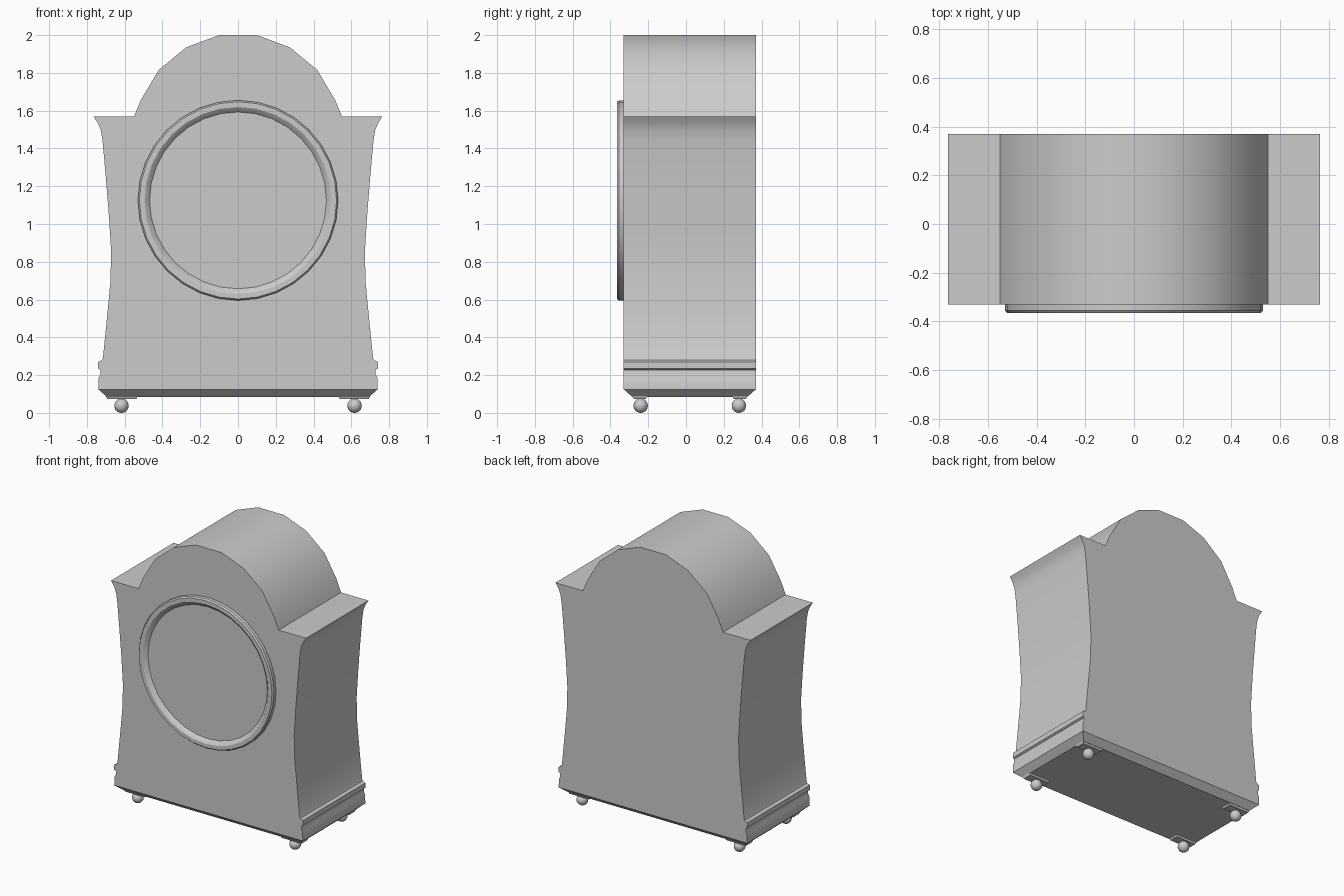
import bpy, bmesh
from math import sin, cos, pi, radians

if "Cube" in bpy.data.objects:
    bpy.data.objects.remove(bpy.data.objects["Cube"])

YF, YB = -0.33, 0.37  # front and back planes of the case


def make(name, bm, smooth=True):
    bmesh.ops.recalc_face_normals(bm, faces=bm.faces)
    mesh = bpy.data.meshes.new(name)
    bm.to_mesh(mesh)
    bm.free()
    ob = bpy.data.objects.new(name, mesh)
    bpy.context.collection.objects.link(ob)
    if smooth:
        bpy.ops.object.select_all(action='DESELECT')
        ob.select_set(True)
        bpy.context.view_layer.objects.active = ob
        bpy.ops.object.shade_smooth_by_angle(angle=radians(32))
    return ob


def taper_block(name, top, bottom, z_top, z_bottom):
    """Block between two (x0, x1, y0, y1) rectangles."""
    bm = bmesh.new()
    rings = []
    for (x0, x1, y0, y1), z in ((top, z_top), (bottom, z_bottom)):
        rings.append([bm.verts.new((x, y, z)) for x, y in
                      ((x0, y0), (x1, y0), (x1, y1), (x0, y1))])
    bm.faces.new(rings[0])
    bm.faces.new(rings[1])
    for i in range(4):
        j = (i + 1) % 4
        bm.faces.new((rings[0][i], rings[0][j], rings[1][j], rings[1][i]))
    return make(name, bm, False)


# Case: mirrored half silhouette with base moulding, waist, flared shoulder and arch
half = [(0.74, 0.125), (0.738, 0.185), (0.728, 0.205), (0.728, 0.228), (0.74, 0.235),
        (0.74, 0.27), (0.72, 0.28), (0.715, 0.29), (0.69, 0.54), (0.675, 0.70),
        (0.672, 0.86), (0.684, 1.05), (0.70, 1.25), (0.717, 1.44), (0.726, 1.495),
        (0.742, 1.535), (0.765, 1.57), (0.55, 1.57), (0.515, 1.655), (0.42, 1.815),
        (0.275, 1.935), (0.10, 2.0)]
outline = half + [(-x, z) for x, z in reversed(half)]
bm = bmesh.new()
face = bm.faces.new([bm.verts.new((x, YF, z)) for x, z in outline])
ext = bmesh.ops.extrude_face_region(bm, geom=[face], use_keep_orig=True)
bmesh.ops.translate(bm, vec=(0, YB - YF, 0),
                    verts=[v for v in ext['geom'] if isinstance(v, bmesh.types.BMVert)])
make("clock_case", bm)

# Chamfered underside
taper_block("base_chamfer", (-0.74, 0.74, YF, YB), (-0.695, 0.695, -0.285, 0.325), 0.125, 0.085)

# Bezel and recessed dial, turned around the y axis
SEG = 32
profile = [(0.53, YF), (0.53, -0.355), (0.522, -0.365), (0.495, -0.365),
           (0.487, -0.36), (0.468, -0.34)]
bm = bmesh.new()
rings = [[bm.verts.new((r * cos(2 * pi * i / SEG), y, 1.125 + r * sin(2 * pi * i / SEG)))
          for i in range(SEG)] for r, y in profile]
for a, b in zip(rings, rings[1:]):
    for i in range(SEG):
        j = (i + 1) % SEG
        bm.faces.new((a[i], a[j], b[j], b[i]))
bm.faces.new(rings[-1])
bm.faces.new(rings[0])
make("dial_bezel", bm)

# Corner pads and ball feet
for sx in (-1, 1):
    for sy, label in ((-1, "front"), (1, "back")):
        side = "left" if sx < 0 else "right"
        mid = 0.02
        xs = sorted((sx * 0.53, sx * 0.70))
        ys = sorted((mid + sy * 0.225, mid + sy * 0.305))
        taper_block(f"{label}_{side}_pad", (*xs, *ys),
                    (xs[0] + 0.008, xs[1] - 0.008, ys[0] + 0.008, ys[1] - 0.008), 0.09, 0.073)
        bm = bmesh.new()
        bmesh.ops.create_uvsphere(bm, u_segments=16, v_segments=12, radius=0.038)
        foot = make(f"{label}_{side}_foot", bm, True)
        foot.location = (sx * 0.617, mid + sy * 0.26, 0.038)
